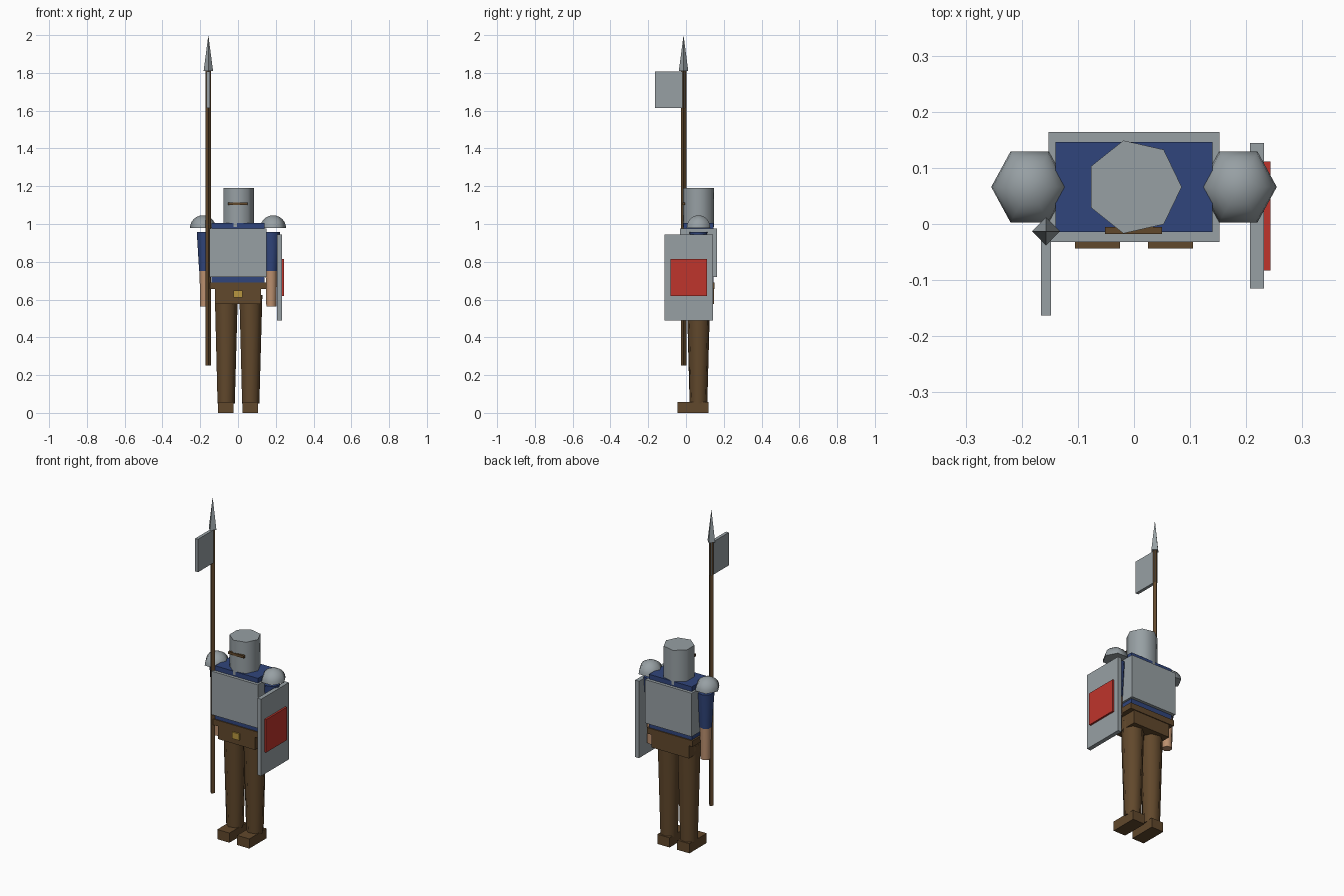
import bpy, bmesh
from math import pi, sin, cos, radians

cube = bpy.data.objects.get("Cube")
if cube:
    bpy.data.objects.remove(cube, do_unlink=True)


def material(name, rgb):
    m = bpy.data.materials.new(name)
    m.use_nodes = True
    m.diffuse_color = (*rgb, 1)
    m.node_tree.nodes["Principled BSDF"].inputs["Base Color"].default_value = (*rgb, 1)
    return m


steel = material("steel grey", (0.31, 0.35, 0.37))
blue = material("tunic blue", (0.03, 0.06, 0.20))
brown = material("leather brown", (0.12, 0.065, 0.025))
skin = material("skin", (0.50, 0.28, 0.16))
red = material("shield red", (0.52, 0.035, 0.025))
gold = material("buckle gold", (0.48, 0.31, 0.05))

MID = 0.066  # depth of the body axis


def finish(name, bm, mat, smooth=False):
    bmesh.ops.recalc_face_normals(bm, faces=bm.faces)
    mesh = bpy.data.meshes.new(name)
    bm.to_mesh(mesh)
    bm.free()
    mesh.materials.append(mat)
    ob = bpy.data.objects.new(name, mesh)
    bpy.context.collection.objects.link(ob)
    if smooth:
        bpy.ops.object.select_all(action='DESELECT')
        ob.select_set(True)
        bpy.context.view_layer.objects.active = ob
        bpy.ops.object.shade_smooth_by_angle(angle=radians(62))
    return ob


def box(name, mat, xs, ys, zs):
    """Box spanning three (low, high) ranges."""
    bm = bmesh.new()
    bmesh.ops.create_cube(bm, size=1)
    for v in bm.verts:
        v.co = [(lo + hi) / 2 + c * (hi - lo) for c, (lo, hi) in zip(v.co, (xs, ys, zs))]
    return finish(name, bm, mat)


def turned(name, mat, sides, x, y, rings, smooth=True, depth=1.0):
    """Many-sided solid through (radius, height) rings, one corner facing +x."""
    bm = bmesh.new()
    loops = []
    for r, z in rings:
        loops.append([bm.verts.new((x + r * cos(2 * pi * i / sides),
                                    y + depth * r * sin(2 * pi * i / sides), z))
                      for i in range(sides)])
    for a, b in zip(loops, loops[1:]):
        for i in range(sides):
            j = (i + 1) % sides
            bm.faces.new((a[i], a[j], b[j], b[i]))
    bm.faces.new(loops[0][::-1])
    bm.faces.new(loops[-1])
    bmesh.ops.remove_doubles(bm, verts=bm.verts, dist=1e-5)
    return finish(name, bm, mat, smooth)


# Head
turned("helmet", steel, 7, 0, MID, [(0.085, 0.985), (0.085, 1.19)])
box("eye_slit", brown, (-0.052, 0.05), (-0.018, -0.005), (1.10, 1.115))

# Trunk
box("tunic", blue, (-0.14, 0.14), (-0.014, 0.146), (0.685, 1.005))
box("breastplate", steel, (-0.152, 0.152), (-0.032, 0.164), (0.72, 0.977))
box("belt", brown, (-0.15, 0.15), (-0.02, 0.152), (0.655, 0.69))
box("hips", brown, (-0.122, 0.122), (-0.015, 0.147), (0.577, 0.66))
box("buckle", gold, (-0.023, 0.023), (-0.024, -0.014), (0.61, 0.648))

# Limbs
dome = [(0.0685 * cos(i * pi / 12), 0.978 + 0.068 * sin(i * pi / 12)) for i in range(7)]
for side, s in (("left", 1), ("right", -1)):
    leg = s * 0.065
    arm = s * 0.175
    turned(side + "_leg", brown, 7, leg, MID, [(0.048, 0.05), (0.064, 0.625)])
    box(side + "_foot", brown, (leg - 0.04, leg + 0.04), (-0.044, 0.118), (0, 0.057))
    turned(side + "_sleeve", blue, 7, arm, MID, [(0.034, 0.75), (0.048, 0.957)])
    turned(side + "_forearm", skin, 7, arm, MID, [(0.028, 0.562), (0.032, 0.755)])
    turned(side + "_shoulder_guard", steel, 6, s * 0.186, MID, dome, depth=1.06)

# Shield on the left arm
box("shield", steel, (0.207, 0.232), (-0.115, 0.144), (0.49, 0.945))
box("shield_panel", red, (0.23, 0.243), (-0.083, 0.111), (0.62, 0.815))

# Spear with pennant beside the right hand
SX, SY = -0.157, -0.013
turned("spear_shaft", brown, 4, SX, SY, [(0.0145, 0.25), (0.0145, 1.812)], smooth=False)
turned("spear_tip", steel, 4, SX, SY, [(0.025, 1.81), (0, 2.0)], smooth=False)
box("pennant", steel, (SX - 0.009, SX + 0.009), (-0.163, -0.004), (1.613, 1.808))
